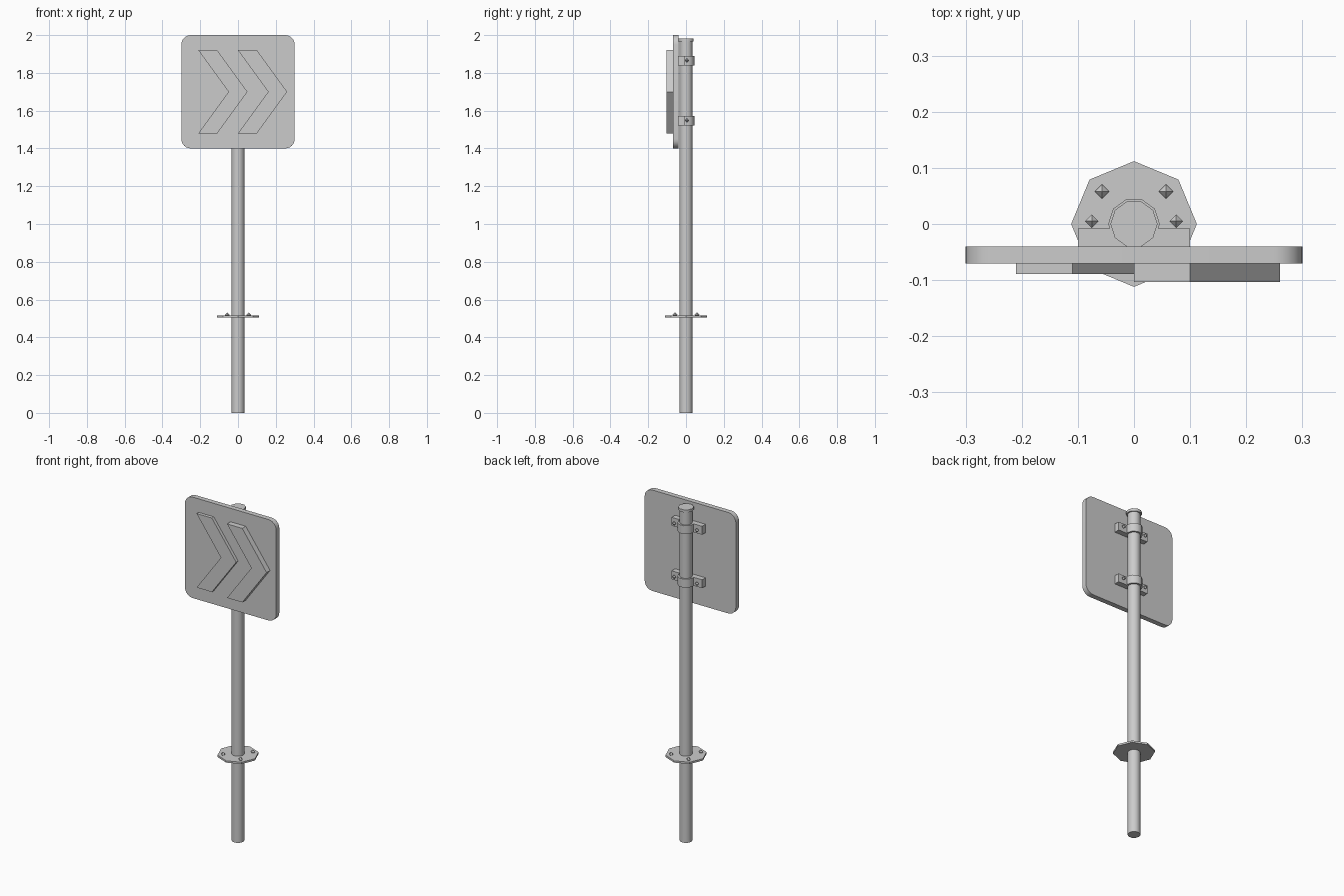
import bpy, bmesh, math
from mathutils import Matrix

cube = bpy.data.objects.get("Cube")
if cube:
    bpy.data.objects.remove(cube, do_unlink=True)

# Single plain metal colour
metal = bpy.data.materials.new("grey_metal")
metal.use_nodes = True
colour = (0.6, 0.6, 0.6, 1)
metal.diffuse_color = colour
metal.node_tree.nodes["Principled BSDF"].inputs["Base Color"].default_value = colour


def finish(name, bm, smooth=False):
    bmesh.ops.recalc_face_normals(bm, faces=bm.faces)
    mesh = bpy.data.meshes.new(name)
    bm.to_mesh(mesh)
    bm.free()
    mesh.materials.append(metal)
    obj = bpy.data.objects.new(name, mesh)
    bpy.context.collection.objects.link(obj)
    if smooth:
        bpy.ops.object.select_all(action='DESELECT')
        obj.select_set(True)
        bpy.context.view_layer.objects.active = obj
        bpy.ops.object.shade_smooth_by_angle(angle=math.radians(40))
    return obj


def cylinder(name, radius, low, high, sides, smooth=True):
    bm = bmesh.new()
    bmesh.ops.create_cone(bm, cap_ends=True, segments=sides, radius1=radius,
                          radius2=radius, depth=high - low,
                          matrix=Matrix.Translation((0, 0, (low + high) / 2)))
    # Start the polygon with a corner on the x axis
    first = next(v for v in bm.verts)
    turn = -math.atan2(first.co.y, first.co.x)
    bmesh.ops.rotate(bm, verts=bm.verts, matrix=Matrix.Rotation(turn, 3, 'Z'))
    return finish(name, bm, smooth)


def plate(name, outline, front, back, smooth=False):
    """Extrude an x-z outline from front to back along y."""
    bm = bmesh.new()
    face = bm.faces.new([bm.verts.new((x, front, z)) for x, z in outline])
    out = bmesh.ops.extrude_face_region(bm, geom=[face])
    moved = [g for g in out["geom"] if isinstance(g, bmesh.types.BMVert)]
    bmesh.ops.translate(bm, verts=moved, vec=(0, back - front, 0))
    return finish(name, bm, smooth)


def bolt(name, x, y, z, radius):
    # Eight-faced bolt head
    bm = bmesh.new()
    bmesh.ops.create_uvsphere(bm, u_segments=4, v_segments=2, radius=radius,
                              matrix=Matrix.Translation((x, y, z)))
    return finish(name, bm)


# Post, cap and ground flange
cylinder("post", 0.035, 0, 1.97, 10)
cylinder("post_cap", 0.042, 1.967, 1.983, 10)
cylinder("ground_flange", 0.112, 0.504, 0.515, 8, smooth=False)
for x in (-1, 1):
    for y in (-1, 1):
        bolt("flange_bolt", x * 0.057, y * 0.058, 0.519, 0.013)

# Sign panel with rounded corners
half, radius, middle, steps = 0.3, 0.05, 1.7, 6
rounded = []
for quarter in range(4):
    mid = math.radians(45 + 90 * quarter)
    cx = math.copysign(half - radius, math.cos(mid))
    cz = middle + math.copysign(half - radius, math.sin(mid))
    for s in range(steps + 1):
        a = math.radians(90 * (quarter + s / steps))
        rounded.append((cx + radius * math.cos(a), cz + radius * math.sin(a)))
plate("sign_panel", rounded, -0.07, -0.04, smooth=True)

# Raised chevrons
for name, left, front in (("right_chevron", -0.21, -0.089),
                          ("left_chevron", 0.0, -0.103)):
    rise, width, reach = 0.22, 0.1, 0.16
    plate(name, [(left, middle + rise), (left + reach, middle),
                 (left, middle - rise), (left + width, middle - rise),
                 (left + width + reach, middle),
                 (left + width, middle + rise)], front, -0.068)

# Clamps holding the panel to the post
for label, z in (("upper", 1.865), ("lower", 1.547)):
    cylinder(label + "_clamp_ring", 0.046, z - 0.025, z + 0.025, 10)
    plate(label + "_clamp_bar", [(-0.1, z - 0.025), (0.1, z - 0.025),
                                 (0.1, z + 0.025), (-0.1, z + 0.025)],
          -0.04, -0.008)
    for side in (-1, 1):
        bolt(label + "_clamp_bolt", side * 0.075, 0.005, z, 0.012)
